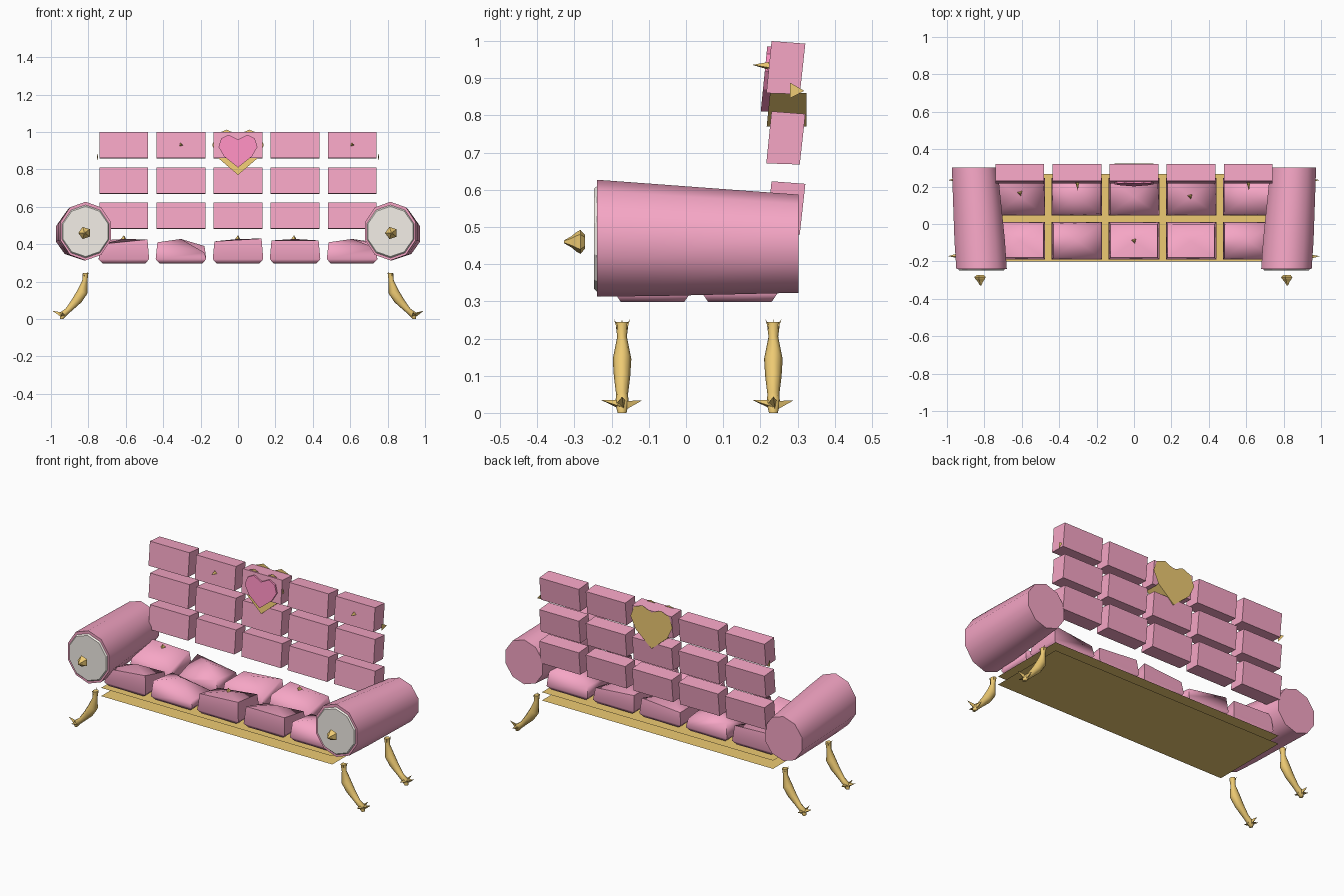
import bpy, math
from mathutils import Vector

if "Cube" in bpy.data.objects:
    bpy.data.objects.remove(bpy.data.objects["Cube"])


def material(name, r, g, b):
    m = bpy.data.materials.new(name)
    m.diffuse_color = (r, g, b, 1)
    m.use_nodes = True
    m.node_tree.nodes["Principled BSDF"].inputs["Base Color"].default_value = m.diffuse_color
    return m


PINK = material("pink_fabric", 0.92, 0.38, 0.56)
ROSE = material("rose", 0.96, 0.27, 0.52)
GOLD = material("gold", 0.85, 0.59, 0.17)
PALE = material("pale_cap", 0.9, 0.86, 0.8)


def make(name, verts, faces, mat, smooth=None):
    me = bpy.data.meshes.new(name)
    me.from_pydata([tuple(v) for v in verts], [], faces)
    me.update()
    me.materials.append(mat)
    ob = bpy.data.objects.new(name, me)
    bpy.context.collection.objects.link(ob)
    bpy.ops.object.select_all(action='DESELECT')
    ob.select_set(True)
    bpy.context.view_layer.objects.active = ob
    bpy.ops.object.mode_set(mode='EDIT')
    bpy.ops.mesh.select_all(action='SELECT')
    bpy.ops.mesh.normals_make_consistent(inside=False)
    bpy.ops.object.mode_set(mode='OBJECT')
    if smooth:
        bpy.ops.object.shade_smooth_by_angle(angle=math.radians(smooth))
    return ob


def loft(name, rings, mat, smooth=None):
    """Skin equal-sized rings of points and close both ends."""
    n = len(rings[0])
    verts = [p for r in rings for p in r]
    faces = [(k * n + i, k * n + (i + 1) % n, (k + 1) * n + (i + 1) % n, (k + 1) * n + i)
             for k in range(len(rings) - 1) for i in range(n)]
    faces += [tuple(range(n)), tuple(range(len(verts) - n, len(verts)))]
    return make(name, verts, faces, mat, smooth)


def ring_y(cx, y, cz, rx, rz, n=10):
    return [(cx + rx * math.cos(math.tau * (i + 0.5) / n), y,
             cz + rz * math.sin(math.tau * (i + 0.5) / n)) for i in range(n)]


def spike(name, base, tip, r, mat):
    """Small three-sided point."""
    base, tip = Vector(base), Vector(tip)
    d = (tip - base).normalized()
    a = d.orthogonal().normalized()
    b = d.cross(a)
    pts = [base + r * (a * math.cos(t) + b * math.sin(t)) for t in (0, 2.09, 4.19)]
    return make(name, pts + [tip], [(0, 1, 2), (0, 1, 3), (1, 2, 3), (2, 0, 3)], mat)


COLS = [-0.61, -0.305, 0, 0.305, 0.61]

# Backrest blocks, each leaning slightly backwards
for r, z in enumerate((0.48, 0.668, 0.857)):
    for c, x in enumerate(COLS):
        loft(f"back_block_{r}_{c}", [
            [(x + s * 0.13, y, zz) for y, zz in
             ((0.216, z + 0.003), (0.230, z + 0.143), (0.321, z + 0.136), (0.306, z))]
            for s in (-1, 1)], PINK)

# Seat cushions: top corner heights (front left, front right, back right, back left)
FRONT = [(.40, .425, .38, .36), (.41, .355, .35, .39), (.415, .43, .41, .38),
         (.42, .42, .39, .37), (.41, .38, .37, .39)]
BACK = [(.38, .36, .41, .42), (.35, .39, .37, .41), (.39, .36, .41, .39),
        (.40, .36, .39, .41), (.37, .40, .41, .38)]
for row, yc, table in (("front", -0.09, FRONT), ("rear", 0.145, BACK)):
    for c, (x, h) in enumerate(zip(COLS, table)):
        corners = [(-1, -1), (1, -1), (1, 1), (-1, 1)]
        low = [(x + 0.115 * i, yc + 0.085 * j, 0.298) for i, j in corners]
        mid = [(x + 0.135 * i, yc + 0.10 * j, 0.32) for i, j in corners]
        top = [(x + 0.126 * i, yc + 0.090 * j, h[k]) for k, (i, j) in enumerate(corners)]
        verts = low + mid + top + [(x, yc, 0.428)]
        faces = [(0, 1, 2, 3)]
        for k in range(4):
            n = (k + 1) % 4
            faces += [(k, n, n + 4, k + 4), (k + 4, n + 4, n + 8, k + 8), (k + 8, n + 8, 12)]
        make(f"{row}_cushion_{c}", verts, faces, PINK, 65)

# Gold seat base: two thin sheets
for name, z in (("base_lower", 0.238), ("base_upper", 0.287)):
    make(name, [(-0.76, -0.2, z), (0.76, -0.2, z), (0.76, 0.268, z), (-0.76, 0.268, z)],
         [(0, 1, 2, 3)], GOLD)


def outline(half):
    return half + [(-x, z) for x, z in half[-2:0:-1]]


# Gold heart: front and back plates joined by the lower V only
pts = outline([(0, 0.985), (0.06, 1.012), (0.115, 0.99), (0.138, 0.93), (0.105, 0.86), (0, 0.77)])
n = len(pts)
front = [(x, 0.217 + 0.1 * (z - 0.77), z) for x, z in pts]
back = [(x, 0.324, z) for x, z in pts]
make("heart_backing", front + back,
     [tuple(range(n)), tuple(range(n, 2 * n))] +
     [(i, i + 1, i + 1 + n, i + n) for i in (4, 5)], GOLD)

# Rose heart in front
pts = outline([(0, 0.96), (0.05, 0.985), (0.09, 0.965), (0.104, 0.92), (0.075, 0.87), (0, 0.81)])
loft("heart_front", [[(x, y + 0.1 * (z - 0.81), z) for x, z in pts] for y in (0.201, 0.226)], ROSE)

# Tufting buttons
for i, x in enumerate((-0.305, 0.61)):
    spike(f"back_button_{i}", (x, 0.222, 0.932), (x + 0.005, 0.178, 0.936), 0.012, GOLD)
for i, (x, y) in enumerate(((-0.61, 0.165), (0.3, 0.148), (0, -0.09))):
    spike(f"seat_button_{i}", (x, y, 0.428), (x, y, 0.448), 0.016, GOLD)

for s, side in ((-1, "left"), (1, "right")):
    # Triangular studs on the backrest ends
    make(f"{side}_end_stud", [(s * 0.748, 0.28, 0.846), (s * 0.748, 0.28, 0.888),
                              (s * 0.755, 0.318, 0.866)], [(0, 1, 2)], GOLD)

    # Bolster arm, wider at the front
    loft(f"{side}_arm", [ring_y(s * 0.815, -0.240, 0.47, 0.142, 0.157),
                         ring_y(s * 0.825, -0.09, 0.465, 0.142, 0.151),
                         ring_y(s * 0.852, 0.303, 0.455, 0.128, 0.132)], PINK, 50)
    loft(f"{side}_arm_cap", [ring_y(s * 0.815, -0.236, 0.468, 0.134, 0.145),
                             ring_y(s * 0.815, -0.248, 0.468, 0.126, 0.134)], PALE)
    # Faceted knob in front of the cap
    loft(f"{side}_arm_knob", [ring_y(s * 0.82, y, 0.46, r, r, 5) for y, r in
                              ((-0.272, 0.020), (-0.284, 0.034), (-0.294, 0.028),
                               (-0.308, 0.016), (-0.328, 0.004))], GOLD)

    # Curved claw-foot legs
    for where, y in (("front", -0.172), ("rear", 0.235)):
        rings = []
        for x, z, rx, ry in ((0.815, 0.245, 0.015, 0.018), (0.819, 0.205, 0.014, 0.013),
                             (0.832, 0.145, 0.026, 0.025), (0.862, 0.098, 0.024, 0.022),
                             (0.905, 0.050, 0.016, 0.016), (0.935, 0.026, 0.018, 0.018),
                             (0.943, 0.000, 0.010, 0.012)):
            rings.append([(s * (x + rx * math.cos(t)), y + ry * math.sin(t),
                           z + 0.4 * rx * math.cos(t) * (0.004 < z < 0.2))
                          for t in (math.tau * i / 8 for i in range(8))])
        loft(f"{where}_{side}_leg", rings, GOLD, 60)
        for i, (dx, dy, z) in enumerate(((0, -0.055, 0.034), (0, 0.055, 0.034),
                                         (0.055, 0, 0.044), (-0.06, 0, 0.058))):
            spike(f"{where}_{side}_claw_{i}", (s * 0.938, y, 0.02),
                  (s * (0.938 + dx), y + dy, z), 0.016, GOLD)
        # Splayed leaf tips at the top of the leg
        for i, (dx, dy) in enumerate(((0.012, 0.022), (0.012, -0.022), (-0.010, 0))):
            spike(f"{where}_{side}_leaf_{i}", (s * 0.818, y, 0.205),
                  (s * (0.815 + dx), y + dy, 0.253), 0.008, GOLD)
